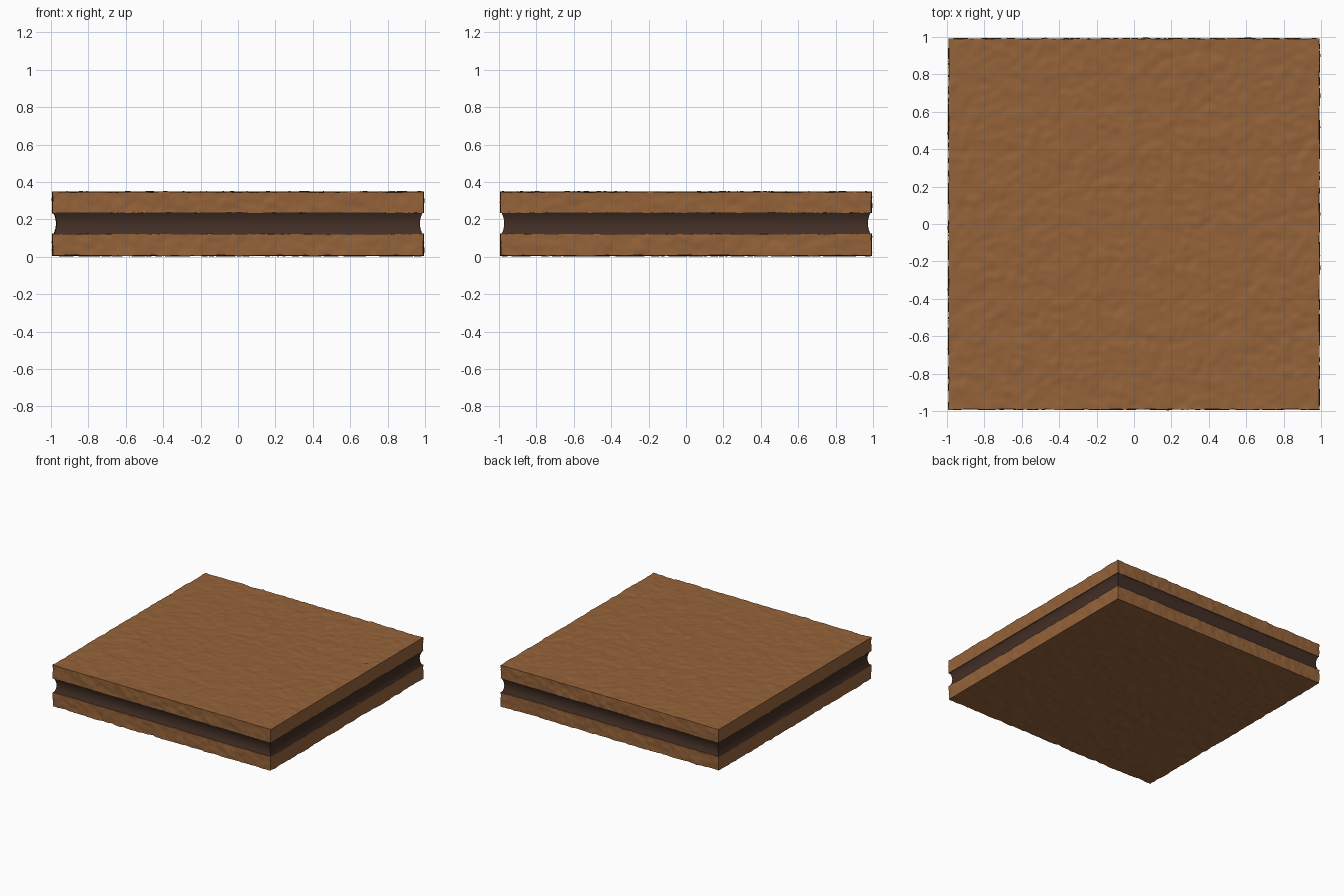
import bpy, bmesh
from mathutils import Vector, noise

if "Cube" in bpy.data.objects:
    bpy.data.objects.remove(bpy.data.objects["Cube"])


def material(name, rgb):
    m = bpy.data.materials.new(name)
    m.diffuse_color = (*rgb, 1)
    m.use_nodes = True
    m.node_tree.nodes["Principled BSDF"].inputs["Base Color"].default_value = m.diffuse_color
    return m


def grid_box(half, z0, z1, cuts):
    """Box divided into a grid, with a cut count for each axis."""
    bm = bmesh.new()
    bmesh.ops.create_cube(bm, size=1)
    for v in bm.verts:
        v.co = Vector((v.co.x * 2 * half, v.co.y * 2 * half,
                       z0 + (v.co.z + 0.5) * (z1 - z0)))
    for axis in (2, 0, 1):
        edges = [e for e in bm.edges
                 if abs(e.verts[0].co[axis] - e.verts[1].co[axis]) > 1e-4]
        bmesh.ops.subdivide_edges(bm, edges=edges, cuts=cuts[axis], use_grid_fill=True)
    bm.normal_update()
    return bm


def finish(bm, name, mat, angle):
    me = bpy.data.meshes.new(name)
    bm.to_mesh(me)
    bm.free()
    ob = bpy.data.objects.new(name, me)
    bpy.context.collection.objects.link(ob)
    me.materials.append(mat)
    bpy.ops.object.select_all(action='DESELECT')
    ob.select_set(True)
    bpy.context.view_layer.objects.active = ob
    bpy.ops.object.shade_smooth_by_angle(angle=angle)


def biscuit(name, z0, z1, seed):
    """Crumbly slab: fine noise pushes every point along its normal."""
    bm = grid_box(0.991, z0, z1, (129, 129, 7))
    shift = Vector((seed, seed * 2, seed * 3))
    moves = []
    for v in bm.verts:
        p = v.co + shift
        d = 0.005 * noise.noise(p * 28) + 0.004 * noise.noise(p * 11)
        d -= 0.008 * max(0, noise.noise(p * 17) - 0.5)   # small pits
        moves.append(v.normal * d)
    for v, m in zip(bm.verts, moves):
        v.co += m
    finish(bm, name, biscuit_brown, 0.8)


biscuit_brown = material("biscuit brown", (0.30, 0.125, 0.042))
chocolate = material("dark chocolate", (0.055, 0.028, 0.019))

# Two biscuit slabs
biscuit("bottom_biscuit", 0.007, 0.121, 3.1)
biscuit("top_biscuit", 0.236, 0.346, 7.7)

# Filling with concave, slightly uneven sides
bm = grid_box(0.987, 0.117, 0.239, (30, 30, 7))
for v in bm.verts:
    t = (v.co.z - 0.178) / 0.061
    pinch = 0.016 * (1 - t * t) + 0.004 * noise.noise(v.co * 2.5)
    for i in (0, 1):
        v.co[i] *= 1 - pinch
finish(bm, "chocolate_filling", chocolate, 0.7)
